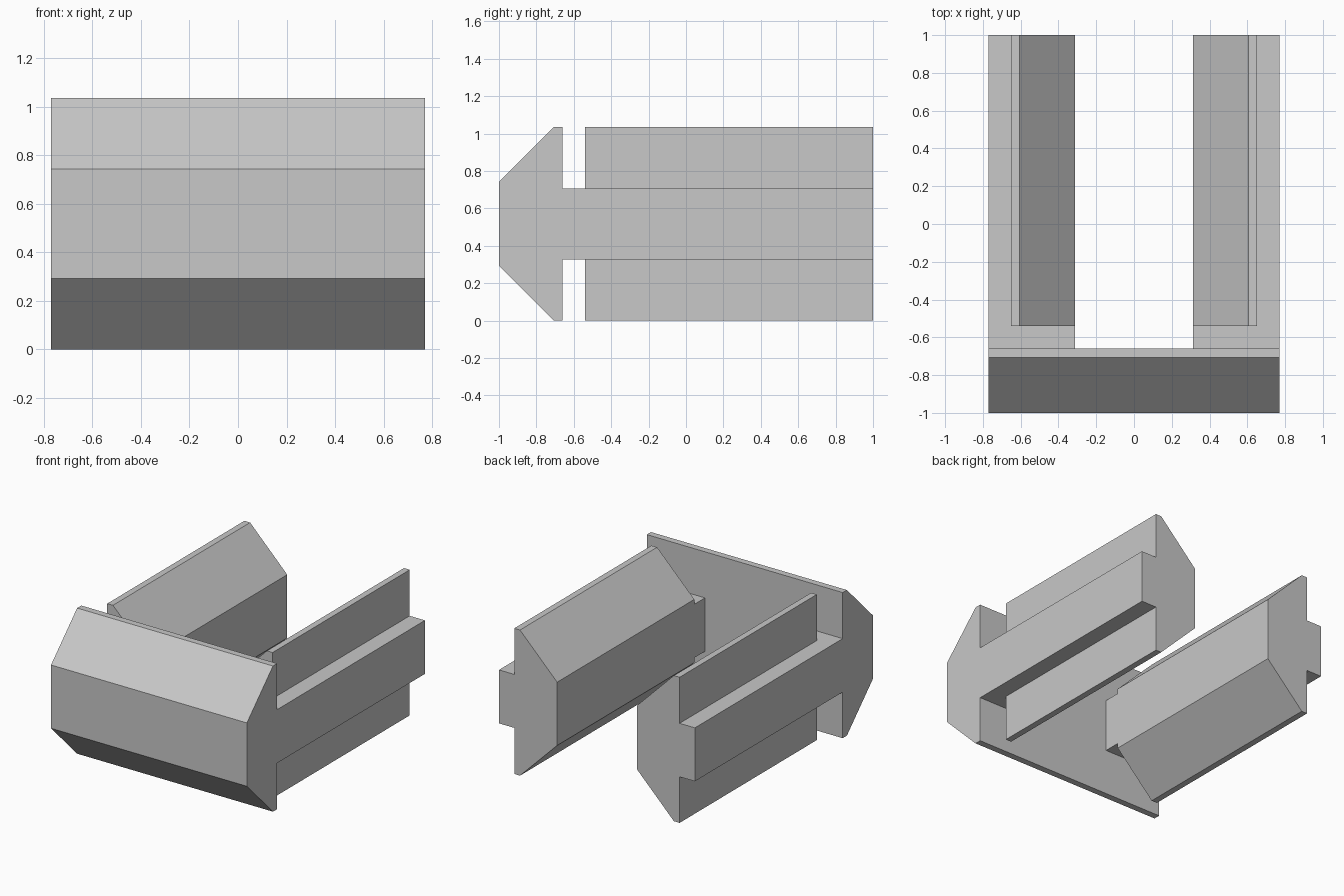
import bpy
import bmesh

cube = bpy.data.objects.get("Cube")
if cube:
    bpy.data.objects.remove(cube, do_unlink=True)

grey = bpy.data.materials.new("light grey")
grey.use_nodes = True
colour = (0.58, 0.58, 0.58, 1)
grey.diffuse_color = colour
grey.node_tree.nodes["Principled BSDF"].inputs["Base Color"].default_value = colour

HEIGHT = 1.035
MID = HEIGHT / 2
HALF_FACE = 0.225    # half height of the flat nose of each wedge
HALF_TONGUE = 0.19   # half height of the tongue behind each wedge


def prism(name, profile, place, start, end):
    """Extrude a closed profile; place(u, z, t) gives the 3D point."""
    bm = bmesh.new()
    a, b = ([bm.verts.new(place(u, z, t)) for u, z in profile] for t in (start, end))
    bm.faces.new(a)
    bm.faces.new(b)
    for i in range(len(a)):
        j = (i + 1) % len(a)
        bm.faces.new((a[i], a[j], b[j], b[i]))
    bmesh.ops.recalc_face_normals(bm, faces=bm.faces)
    mesh = bpy.data.meshes.new(name)
    bm.to_mesh(mesh)
    bm.free()
    mesh.materials.append(grey)
    obj = bpy.data.objects.new(name, mesh)
    bpy.context.collection.objects.link(obj)


def mirrored(upper):
    """Complete an upper half outline with its reflection below mid height."""
    return [(u, MID + h) for u, h in upper] + [(u, MID - h) for u, h in reversed(upper)]


# Front bar: bevelled wedge running across the whole width
bar = mirrored([(-1, HALF_FACE), (-0.707, MID), (-0.66, MID), (-0.66, HALF_TONGUE)])
prism("front_bar", bar, lambda u, z, t: (t, u, z), -0.77, 0.77)

# Side rails: same wedge facing inward, with an outward tongue
rail = mirrored([(0.313, HALF_FACE), (0.605, MID), (0.65, MID),
                 (0.65, HALF_TONGUE), (0.77, HALF_TONGUE)])
neck = mirrored([(0.313, HALF_TONGUE), (0.77, HALF_TONGUE)])
for side, s in (("left", 1), ("right", -1)):
    place = lambda u, z, t: (s * u, t, z)
    prism(side + "_rail", rail, place, -0.54, 1)
    # Neck joining the rail to the bar
    prism(side + "_neck", neck, place, -0.66, -0.54)
